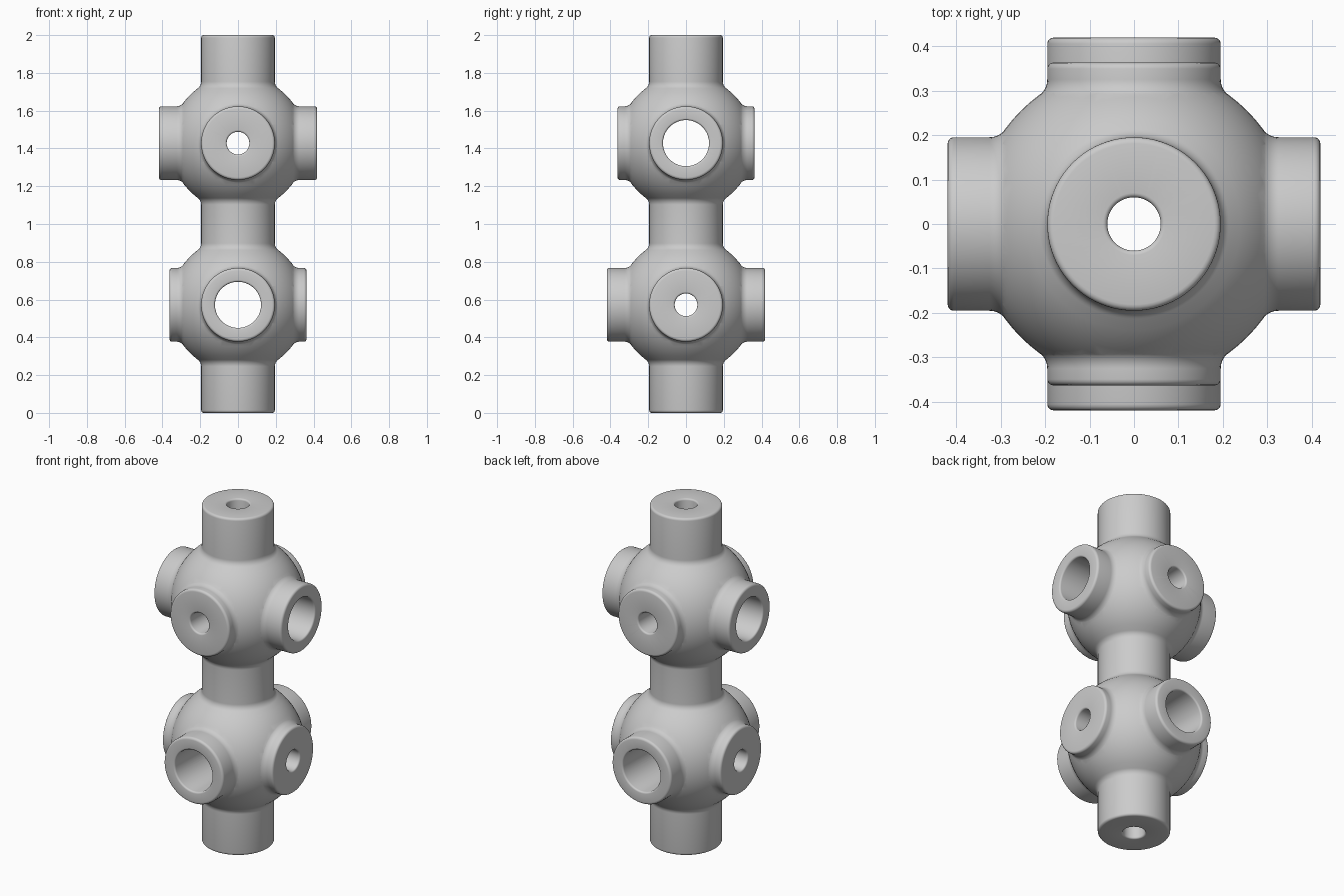
import bpy, bmesh
from math import pi, sin, cos, atan2, sqrt, radians
from mathutils import Matrix

if "Cube" in bpy.data.objects:
    bpy.data.objects.remove(bpy.data.objects["Cube"])

BALL, PIPE, FILLET, EDGE, LIP = 0.36, 0.195, 0.045, 0.014, 0.01
LOW = 0.572                      # lower ball height; the upper one mirrors it
BIG, SMALL = 0.122, 0.06         # bore radii
LONG, SHORT = 0.419, 0.363       # stub reach from the ball centre


def arc(cx, cz, r, a0, a1, n):
    return [(cx + r * cos(a0 + (a1 - a0) * i / n), cz + r * sin(a0 + (a1 - a0) * i / n))
            for i in range(n + 1)]


def flip(pts, total=0.0):
    return [(x, total - z) for x, z in reversed(pts)]


def collar(ball):
    # fillet running from the ball surface onto the pipe
    h = sqrt((ball + FILLET) ** 2 - (PIPE + FILLET) ** 2)
    t = atan2(h, PIPE + FILLET)
    return arc(PIPE + FILLET, h, FILLET, pi + t, pi, 8), t


def cap(length):
    # rounded outer edge and flat end
    return arc(PIPE - EDGE, length - EDGE, EDGE, 0, pi / 2, 4) + [(0, length)]


def revolve(name, profile, loc=(0, 0, 0), axis='Z', segs=80):
    bm = bmesh.new()
    vs = [bm.verts.new((x, 0, z)) for x, z in profile]
    es = [bm.edges.new(p) for p in zip(vs, vs[1:])]
    bmesh.ops.spin(bm, geom=vs + es, cent=(0, 0, 0), axis=(0, 0, 1),
                   angle=2 * pi, steps=segs)
    bmesh.ops.remove_doubles(bm, verts=bm.verts, dist=1e-5)
    bmesh.ops.recalc_face_normals(bm, faces=bm.faces)
    if axis != 'Z':
        bm.transform(Matrix.Rotation(pi / 2, 4, 'Y' if axis == 'X' else 'X'))
    bm.transform(Matrix.Translation(loc))
    me = bpy.data.meshes.new(name)
    bm.to_mesh(me)
    bm.free()
    ob = bpy.data.objects.new(name, me)
    bpy.context.collection.objects.link(ob)
    return ob


def cross_pipe(name, length, z, axis):
    up = collar(BALL - 0.001)[0] + cap(length)
    return revolve(name, flip(up) + [(0.1, 0)] + up, (0, 0, z), axis)


def bore(name, radius, length, z, axis):
    # cutter with flared ends, which rounds the rim of the hole
    up = arc(radius + LIP, length - LIP, LIP, pi, pi / 2, 4)
    up += [(radius + LIP, length + 0.05), (0, length + 0.05)]
    return revolve(name, flip(up) + up, (0, 0, z), axis, 64)


# Upright column with its two balls
fil, theta = collar(BALL)
half = flip(fil + cap(LOW)) + arc(0, 0, BALL, -theta, theta, 20)[1:-1] + fil
half = [(x, z + LOW) for x, z in half]
body = revolve("double_ball_connector", half + flip(half, 2.0))

# Side pipes, turned a quarter between the balls
HIGH = 2 - LOW
joins = [cross_pipe("upper_long_pipe", LONG, HIGH, 'X'),
         cross_pipe("upper_short_pipe", SHORT, HIGH, 'Y'),
         cross_pipe("lower_long_pipe", LONG, LOW, 'Y'),
         cross_pipe("lower_short_pipe", SHORT, LOW, 'X')]
# The picture shows the wide bores on the long pipes
cuts = [bore("upper_wide_bore", BIG, LONG, HIGH, 'X'),
        bore("upper_narrow_bore", SMALL, SHORT, HIGH, 'Y'),
        bore("lower_wide_bore", BIG, LONG, LOW, 'Y'),
        bore("lower_narrow_bore", SMALL, SHORT, LOW, 'X'),
        bore("column_bore", SMALL, 1.0, 1.0, 'Z')]

for op, group in (('UNION', joins), ('DIFFERENCE', cuts)):
    for tool in group:
        tool.hide_render = True
        m = body.modifiers.new(tool.name, 'BOOLEAN')
        m.operation, m.solver, m.object = op, 'EXACT', tool

# Bake the booleans and drop the helpers
bpy.context.view_layer.objects.active = body
body.select_set(True)
bpy.ops.object.convert(target='MESH')
for tool in joins + cuts:
    bpy.data.objects.remove(tool)
bpy.ops.object.shade_smooth_by_angle(angle=radians(35))
